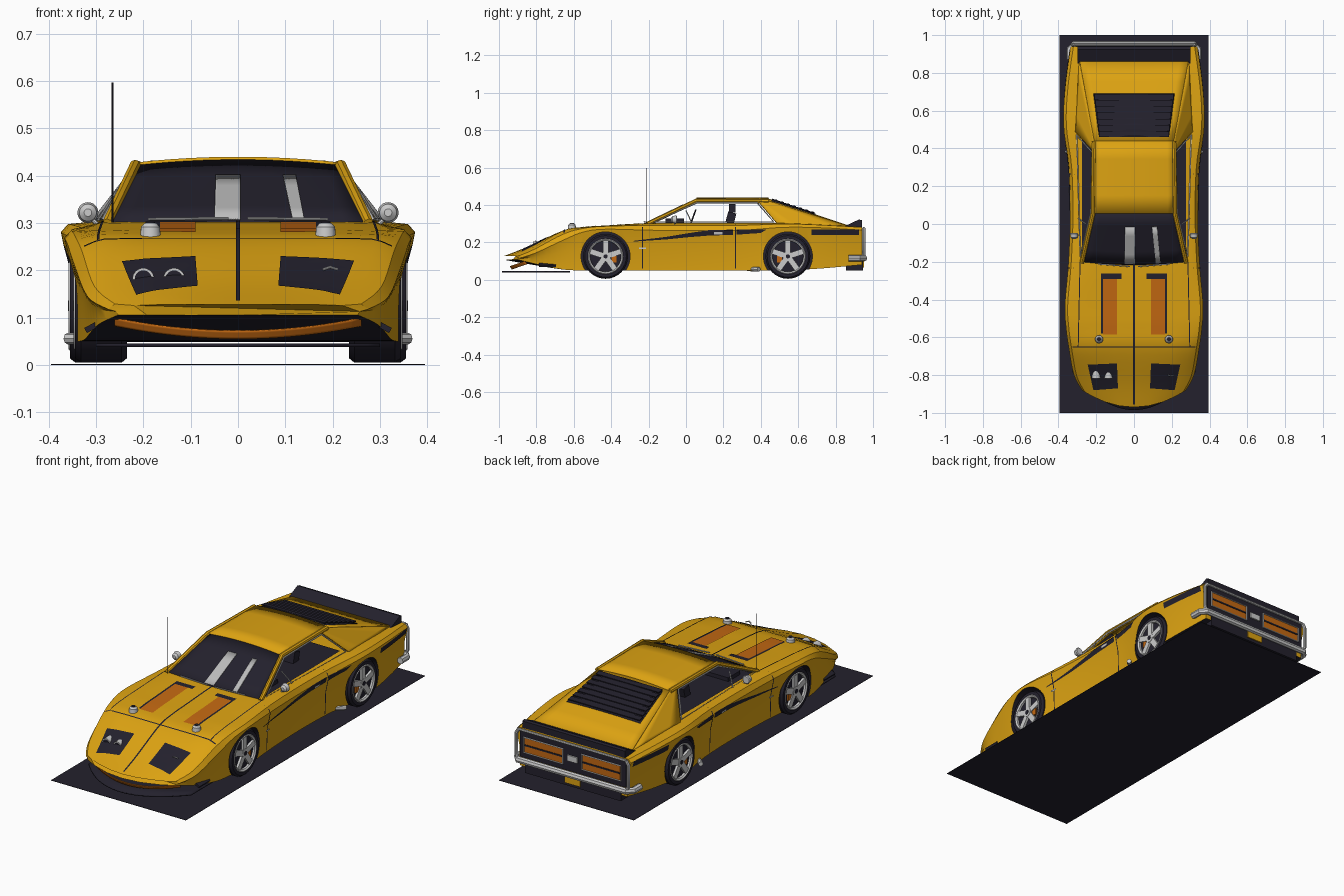
import bpy, bmesh, math
from mathutils import Vector, Matrix
from mathutils.bvhtree import BVHTree

cube = bpy.data.objects.get("Cube")
if cube:
    bpy.data.objects.remove(cube)
made = []


def material(name, *rgb):
    m = bpy.data.materials.new(name)
    m.use_nodes = True
    m.diffuse_color = (*rgb, 1)
    m.node_tree.nodes["Principled BSDF"].inputs["Base Color"].default_value = (*rgb, 1)
    return m


YELLOW = material("body yellow", .72, .365, .006)
DARK = material("charcoal", .017, .015, .026)
ORANGE = material("burnt orange", .55, .14, .006)
SILVER = material("silver", .6, .6, .6)
GREY = material("light grey", .5, .5, .5)


def finish(name, bm, *mats, recalc=True):
    if recalc:
        bmesh.ops.recalc_face_normals(bm, faces=bm.faces[:])
    me = bpy.data.meshes.new(name)
    bm.to_mesh(me)
    bm.free()
    ob = bpy.data.objects.new(name, me)
    bpy.context.collection.objects.link(ob)
    for m in mats:
        me.materials.append(m)
    made.append(ob)
    return ob


def grid_faces(bm, rows, closed=False):
    n = len(rows[0])
    return [[bm.faces.new((p[j], p[(j + 1) % n], q[(j + 1) % n], q[j]))
             for j in range(n if closed else n - 1)] for p, q in zip(rows, rows[1:])]


def box(name, c, size, mat, rot=Matrix()):
    bm = bmesh.new()
    bmesh.ops.create_cube(bm, size=1, matrix=Matrix.Translation(c) @ rot @ Matrix.Diagonal((*size, 1)))
    return finish(name, bm, mat)


def lathe(name, c, profile, mat, axis="X", s=1, n=32):
    """Spin (offset along axis, radius) pairs around an axis."""
    turn = {"X": Matrix(), "Y": Matrix.Rotation(math.pi / 2, 3, "Z"), "Z": Matrix.Rotation(-math.pi / 2, 3, "Y")}[axis]
    bm = bmesh.new()
    rows = [[bm.verts.new(Vector(c) + turn @ Vector((s * a, r * math.cos(t), r * math.sin(t))))
             for t in (2 * math.pi * k / n for k in range(n))] for a, r in profile]
    grid_faces(bm, rows, True)
    bm.faces.new(rows[0])
    bm.faces.new(rows[-1])
    return finish(name, bm, mat)


def disc(name, c, r, depth, mat, axis="X", n=24):
    return lathe(name, c, [(-depth / 2, r), (depth / 2, r)], mat, axis, n=n)


def tube(name, pts, r, mat, cyclic=False):
    cu = bpy.data.curves.new(name, "CURVE")
    cu.dimensions, cu.bevel_depth, cu.bevel_resolution, cu.use_fill_caps = "3D", r, 2, True
    sp = cu.splines.new("POLY")
    sp.points.add(len(pts) - 1)
    for p, co in zip(sp.points, pts):
        p.co = (*co, 1)
    sp.use_cyclic_u = cyclic
    tmp = bpy.data.objects.new(name, cu)
    bpy.context.collection.objects.link(tmp)
    me = bpy.data.meshes.new_from_object(tmp.evaluated_get(bpy.context.evaluated_depsgraph_get()))
    bpy.data.objects.remove(tmp)
    bm = bmesh.new()
    bm.from_mesh(me)
    bpy.data.meshes.remove(me)
    return finish(name, bm, mat)


def patch(name, a, b, c, d, mat, bow0=(0, 0, 0), bow1=(0, 0, 0), thick=.008, n=12):
    """Thin panel from edge a-b to edge c-d, each edge bowed by a vector."""
    bm = bmesh.new()
    a, b, c, d, bow0, bow1 = map(Vector, (a, b, c, d, bow0, bow1))
    rows = [[bm.verts.new(a.lerp(b, u).lerp(c.lerp(d, u), v) + bow0.lerp(bow1, v) * (1 - (2 * u - 1) ** 2))
             for u in (i / n for i in range(n + 1))] for v in (j / 4 for j in range(5))]
    grid_faces(bm, rows)
    ob = finish(name, bm, mat)
    mod = ob.modifiers.new("thickness", "SOLIDIFY")
    mod.thickness, mod.offset = thick, 0
    return ob


# Body shell: lofted from y, nose bend, top, half width, height of widest point, bottom
STATIONS = [(-.97, .09, .128, .275, .118, .106), (-.85, .05, .175, .318, .145, .085),
            (-.66, 0, .262, .345, .21, .055), (-.55, 0, .282, .36, .255, .05),
            (-.43, 0, .29, .366, .27, .05), (-.2, 0, .303, .347, .265, .05),
            (.05, 0, .304, .338, .262, .05), (.3, 0, .304, .345, .265, .05),
            (.52, 0, .304, .373, .28, .05), (.72, 0, .296, .365, .278, .06),
            (.94, 0, .284, .336, .265, .08)]


def section(y, bend, top, w, zw, bot):
    xs = w - .055
    half = [(0, top), (.35 * xs, top), (.7 * xs, top), (xs, top - .002), (w - .015, (top + zw) / 2 + .006),
            (w, zw), (w - .018, zw * .6 + bot * .4), (w - .022, bot), (.7 * w, bot), (.35 * w, bot), (0, bot)]
    ring = half + [(-x, z) for x, z in half[-2:0:-1]]
    return [(x, y + bend * (x / w) ** 2, z) for x, z in ring]


def smooth_rows(rows, steps=5):
    st = [Vector(r) for r in [rows[0]] + rows + [rows[-1]]]
    for p, q, r, s in zip(st, st[1:], st[2:], st[3:]):
        for t in (k / steps for k in range(steps)):
            yield q + (r - p) * (t / 2) + (p * 2 - q * 5 + r * 4 - s) * (t * t / 2) + (q * 3 - p - r * 3 + s) * (t ** 3 / 2)
    yield st[-1]


bm = bmesh.new()
rows = [[bm.verts.new(p) for p in section(*r)] for r in smooth_rows(STATIONS)]
for strip in grid_faces(bm, rows, True):
    for f in strip[7:13]:
        f.material_index = 1
bm.faces.new(rows[0])
bm.faces.new(rows[-1])
bmesh.ops.recalc_face_normals(bm, faces=bm.faces[:])
shell = BVHTree.FromBMesh(bm)
body = finish("body_shell", bm, YELLOW, DARK)

# Wheel arches cut from the shell and lined in charcoal
AXLES, AXLE_Z, ARCH = (-.43, .545), .125, .131
for y in AXLES:
    for s in (-1, 1):
        cutter = disc("arch_cutter", (s * .35, y, AXLE_Z), ARCH, .26, DARK, n=48)
        made.remove(cutter)
        cutter.hide_render = True
        mod = body.modifiers.new("arch", "BOOLEAN")
        mod.operation, mod.object, mod.solver = "DIFFERENCE", cutter, "EXACT"
        bpy.context.view_layer.objects.active = body
        bpy.ops.object.modifier_apply(modifier=mod.name)
        bpy.data.objects.remove(cutter)
for f in body.data.polygons:
    pts = [body.data.vertices[i].co for i in f.vertices]
    if any(all(abs(math.hypot(p.y - y, p.z - AXLE_Z) - ARCH) < .001 for p in pts) for y in AXLES):
        f.material_index = 1


def decal(name, corners, mat, side=0, lift=.003, n=14):
    """Skin laid on the shell: (x, y) from above, or (y, z) from a side (+1 / -1)."""
    a, b, c, d = map(Vector, corners)
    out = Vector((side, 0, 0)) if side else Vector((0, 0, 1))
    bm = bmesh.new()

    def drop(p):
        o = Vector((side * 2, p.x, p.y)) if side else Vector((p.x, p.y, 2))
        hit = shell.ray_cast(o, -out)
        if hit[0] is None:
            hit = shell.find_nearest(o - out * 1.7)
        return bm.verts.new(hit[0] + out * lift)
    grid_faces(bm, [[drop(a.lerp(b, i / n).lerp(d.lerp(c, i / n), j / n)) for i in range(n + 1)] for j in range(n + 1)])
    bm.normal_update()
    if sum(f.normal.dot(out) for f in bm.faces) < 0:
        bmesh.ops.reverse_faces(bm, faces=bm.faces[:])
    return finish(name, bm, mat, recalc=False)


def rect(x0, x1, y0, y1):
    return (x0, y0), (x1, y0), (x1, y1), (x0, y1)


# Hood and nose markings
decal("hood_centre_seam", rect(-.004, .004, -.955, -.2), DARK, n=30)
decal("hood_front_seam", rect(-.325, .325, -.654, -.648), DARK, n=30)
decal("cabin_floor", rect(-.275, .275, -.18, .46), DARK, lift=.004)
for s in (-1, 1):
    decal("hood_stripe", rect(s * .09, s * .165, -.585, -.29), ORANGE)
    decal("hood_vent", rect(s * .065, s * .175, -.29, -.262), DARK)
    decal("hood_stripe_edge", rect(s * .165, s * .175, -.58, -.29), DARK)
    decal("hood_side_seam", ((s * .283, -.2), (s * .288, -.2), (s * .298, -.65), (s * .293, -.65)), DARK)
    decal("headlight_panel", ((s * .245, -.745), (s * .09, -.738), (s * .085, -.87), (s * .215, -.88)), DARK)
    lathe("hood_pin", (s * .185, -.61, .27), [(0, .022), (.022, .02), (.03, .012)], SILVER, "Z", n=20)
    disc("hood_pin_centre", (s * .185, -.61, .301), .01, .004, DARK, "Z")
for x in (-.2, -.135):
    lathe("headlight_ring", (x, -.80, .182), [(.03, .023), (-.018, .023), (-.018, .018), (.03, .018)], SILVER, "Y")
    disc("headlight_lens", (x, -.805, .182), .019, .02, DARK, "Y")
tube("headlight_cover_handle", [(.18, -.80, .202), (.195, -.805, .207), (.21, -.80, .202)], .003, SILVER)

# Mouth lip, splitter and ground sheet
patch("mouth_lip", (-.26, -.85, .083), (.26, -.85, .083), (-.26, -.86, .1), (.26, -.86, .1), ORANGE,
      (0, -.08, -.027), (0, -.08, -.027), .004, 24)
patch("front_splitter", (-.3, -.62, .042), (.3, -.62, .042), (-.3, -.82, .042), (.3, -.82, .042), DARK,
      (0, 0, 0), (0, -.165, 0), .008, 24)
box("ground_sheet", (0, 0, .001), (.79, 2, .002), DARK)

# Side stripes, door seams, handles, mirrors and exhausts
STRIPE = [(-.28, .204, .208), (-.1, .216, .23), (.02, .228, .25), (.12, .236, .265), (.25, .24, .268)]
for s in (-1, 1):
    for (y0, lo0, hi0), (y1, lo1, hi1) in zip(STRIPE, STRIPE[1:]):
        decal("door_stripe", ((y0, lo0), (y1, lo1), (y1, hi1), (y0, hi0)), DARK, s, n=6)
    decal("quarter_stripe", ((.27, .241), (.4, .25), (.43, .268), (.27, .268)), DARK, s)
    decal("rear_stripe", rect(.67, .925, .238, .268), DARK, s)
    for y in (-.235, .262):
        decal("door_seam", rect(y, y + .006, .06, .295), DARK, s)
    decal("door_handle", rect(.15, .195, .243, .255), SILVER, s, .008)
    decal("side_marker", rect(-.25, -.215, .165, .173), SILVER, s, .006)
    lathe("mirror", (s * .317, -.06, .322), [(-.02, .008), (-.012, .018), (.008, .022), (.012, .018)], SILVER, "Y")
    tube("mirror_stem", [(s * .295, -.06, .295), (s * .315, -.06, .315)], .005, SILVER)
    tube("side_exhaust", [(s * .29, .33, .058), (s * .345, .375, .056), (s * .36, .39, .056)], .012, SILVER)
    box("nose_fin", (s * .3, -.74, .085), (.05, .09, .012), DARK, Matrix.Rotation(s * .5, 4, "Y"))

# Cabin: glass, roof, rails, sloping tail
UP = (0, 0, .012)
patch("windscreen", (-.268, -.2, .3), (.268, -.2, .3), (-.215, .06, .42), (.215, .06, .42), DARK, (0, -.015, 0), UP)
patch("roof", (-.215, .055, .422), (.215, .055, .422), (-.21, .44, .422), (.21, .44, .422), YELLOW, UP, UP, .012)
patch("tail_slope", (-.21, .435, .42), (.21, .435, .42), (-.287, .86, .289), (.287, .86, .289), YELLOW, UP)


def on_glass(x, t):
    u = (x + .268) / .536
    return x, -.2 + .26 * t - .015 * (1 - t) * (1 - (2 * u - 1) ** 2) - .004, .3 + .12 * t + t * .012 + .004


for x0, x1, x2, x3 in ((-.05, .005, -.047, .005), (.115, .14, .095, .122)):
    patch("glass_reflection", on_glass(x0, .03), on_glass(x1, .03), on_glass(x2, .74), on_glass(x3, .74), GREY, thick=.003)
for s in (-1, 1):
    tube("roof_rail", [(s * .276, -.205, .298), (s * .217, .055, .422), (s * .212, .44, .42)], .012, YELLOW)
    patch("sail_panel", (s * .214, .385, .42), (s * .31, .49, .298), (s * .21, .44, .42), (s * .288, .86, .287), YELLOW)
    tube("window_frame", [(s * .285, -.17, .308), (s * .228, .06, .412), (s * .222, .38, .412), (s * .303, .47, .308)],
         .004, SILVER, True)
    tube("vent_window_post", [(s * .255, .0, .37), (s * .295, .03, .306)], .003, SILVER)
    tube("wiper", [(s * .02, -.225, .31), (s * .19, -.212, .308)], .003, SILVER)
    box("seat_back", (s * .12, .24, .33), (.11, .045, .06), DARK, Matrix.Rotation(-.25, 4, "X"))
    box("headrest", (s * .12, .247, .383), (.07, .035, .045), DARK)
box("dashboard", (0, -.06, .315), (.48, .1, .025), DARK)
tube("steering_wheel", [(.12 + .035 * math.cos(t), .04 + .012 * math.sin(t), .34 + .033 * math.sin(t))
                        for t in (k * math.pi / 10 for k in range(20))], .004, DARK, True)
tube("antenna", [(-.265, -.21, .3), (-.265, -.21, .597)], .0018, DARK)


# Rear louvres
def slope_z(y):
    return .43 - .139 * (y - .435) / .425


patch("louvre_bed", (-.185, .46, slope_z(.46) - .004), (.185, .46, slope_z(.46) - .004),
      (-.215, .69, slope_z(.69) - .002), (.215, .69, slope_z(.69) - .002), DARK, UP, (0, 0, .006))
for k in range(7):
    y = .475 + k * .033
    box("louvre_slat", (0, y, slope_z(y) + .01), (.37 + k * .008, .03, .005), DARK, Matrix.Rotation(-.15, 4, "X"))

# Tail spoiler, lamps and bumper
bm = bmesh.new()
grid_faces(bm, ends := [[bm.verts.new((x, y, z)) for y, z in ((.845, .285), (.925, .322), (.94, .318), (.94, .28))]
                        for x in (-.3, .3)], True)
for e in ends:
    bm.faces.new(e)
finish("tail_spoiler", bm, DARK)
box("rear_panel", (0, .942, .2), (.62, .008, .14), DARK)
box("rear_badge_plate", (0, .95, .2), (.06, .008, .03), SILVER)
box("rear_valance", (0, .9, .08), (.56, .09, .06), DARK)
box("number_plate", (0, .949, .085), (.09, .006, .04), YELLOW)
for s in (-1, 1):
    box("tail_lamp", (s * .17, .947, .2), (.22, .008, .075), ORANGE)
    box("tail_lamp_bar", (s * .17, .951, .2), (.22, .006, .008), DARK)
    tube("tail_lamp_frame", [(s * x, .951, z) for x, z in rect(.055, .285, .16, .24)], .004, SILVER, True)
    tube("bumper_post", [(s * .318, .95, .12), (s * .328, .95, .14), (s * .328, .95, .255), (s * .315, .95, .275)], .009, SILVER)
tube("bumper_top", [(-.315, .95, .275), (.315, .95, .275)], .007, SILVER)
tube("bumper_bottom", [(-.34, .87, .115), (-.34, .925, .115), (-.315, .953, .115),
                       (.315, .953, .115), (.34, .925, .115), (.34, .87, .115)], .017, SILVER)

# Wheels
TYRE = [(-.055, .085), (-.055, .11), (-.043, .12), (.043, .12), (.055, .111), (.055, .094), (.04, .09)]
RIM = [(.03, .096), (.054, .096), (.058, .091), (.052, .083), (.015, .081), (.015, .096)]
for y, x in zip(AXLES, (.289, .3)):
    for s in (-1, 1):
        lathe("tyre", (s * x, y, AXLE_Z), TYRE, DARK, s=s)
        lathe("rim", (s * x, y, AXLE_Z), RIM, SILVER, s=s)
        disc("brake_disc", (s * (x + .035), y, AXLE_Z), .084, .014, DARK)
        disc("hub", (s * (x + .046), y, AXLE_Z), .024, .02, SILVER)
        disc("hub_cap", (s * (x + .056), y, AXLE_Z), .011, .006, DARK)
        inward = .045 if y < 0 else -.045
        box("brake_caliper", (s * (x + .043), y + inward, AXLE_Z - .01), (.012, .025, .045), ORANGE)
        for k in range(5):
            turn = Matrix.Rotation(k * math.tau / 5, 4, "X")
            box("spoke", Vector((s * (x + .047), y, AXLE_Z)) + turn @ Vector((0, 0, .052)), (.014, .03, .066), SILVER, turn)

bpy.ops.object.select_all(action="DESELECT")
for ob in made:
    ob.select_set(True)
bpy.context.view_layer.objects.active = body
bpy.ops.object.shade_smooth_by_angle(angle=math.radians(35))
